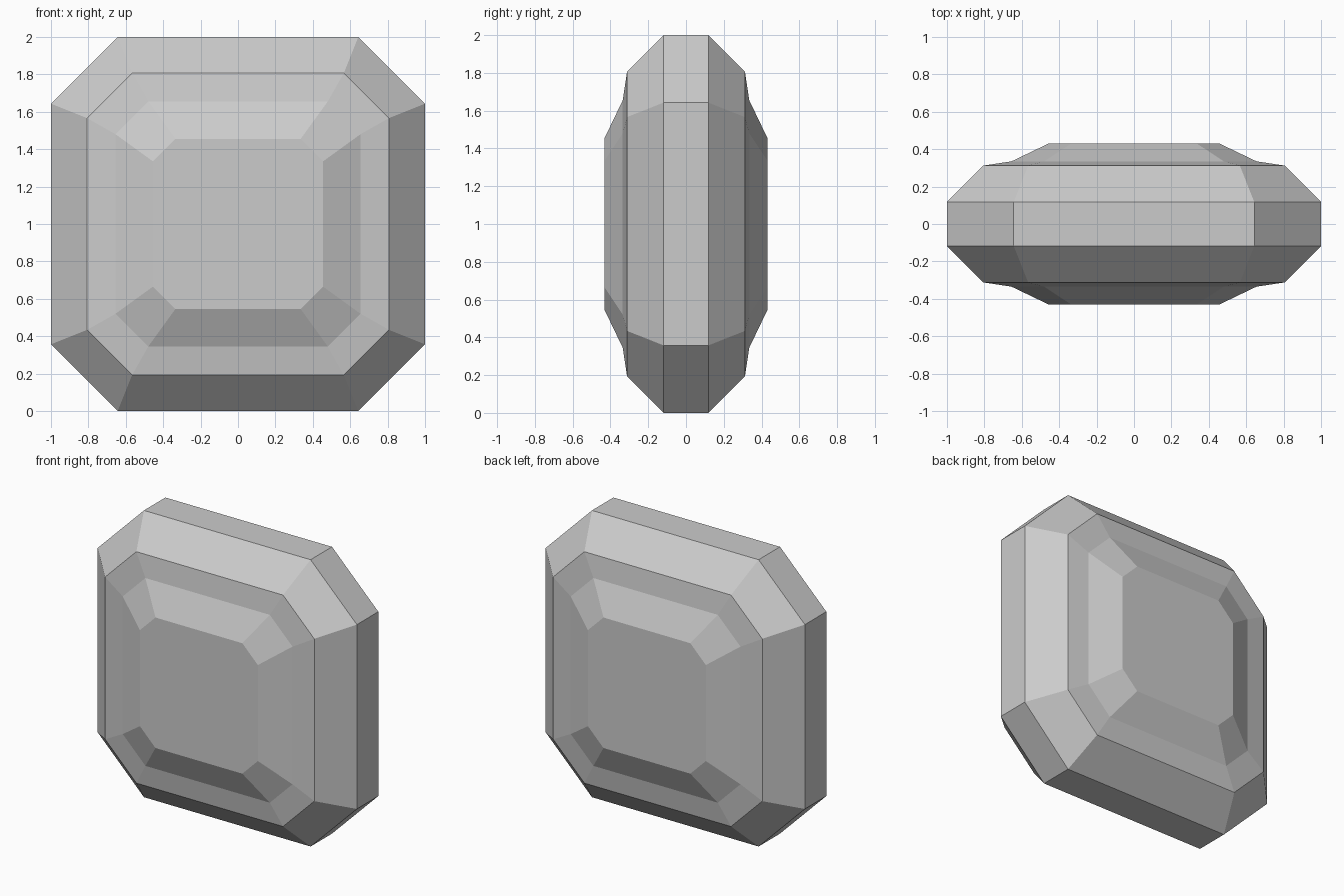
import bpy, bmesh

if "Cube" in bpy.data.objects:
    bpy.data.objects.remove(bpy.data.objects["Cube"])

# Half-profile of the cut stone: (depth y, half size, where the corner cut starts)
steps = [(0.118, 1.0, 0.643), (0.312, 0.807, 0.566),
         (0.335, 0.655, 0.48), (0.431, 0.455, 0.335)]
profile = [(-y, h, c) for y, h, c in reversed(steps)] + steps


def octagon(bm, y, h, c):
    """Square ring with cut corners, centred at height 1."""
    pts = [(c, h), (h, c), (h, -c), (c, -h), (-c, -h), (-h, -c), (-h, c), (-c, h)]
    return [bm.verts.new((x, y, z + 1.0)) for x, z in pts]


# Emerald-cut gem: octagonal rings joined front to back
bm = bmesh.new()
rings = [octagon(bm, *p) for p in profile]
for a, b in zip(rings, rings[1:]):
    for i in range(8):
        j = (i + 1) % 8
        bm.faces.new((a[i], a[j], b[j], b[i]))

# Flat front and back tables
bm.faces.new(rings[0])
bm.faces.new(rings[-1])
bmesh.ops.recalc_face_normals(bm, faces=bm.faces)

mesh = bpy.data.meshes.new("gem")
bm.to_mesh(mesh)
bm.free()
gem = bpy.data.objects.new("gem", mesh)
bpy.context.collection.objects.link(gem)
